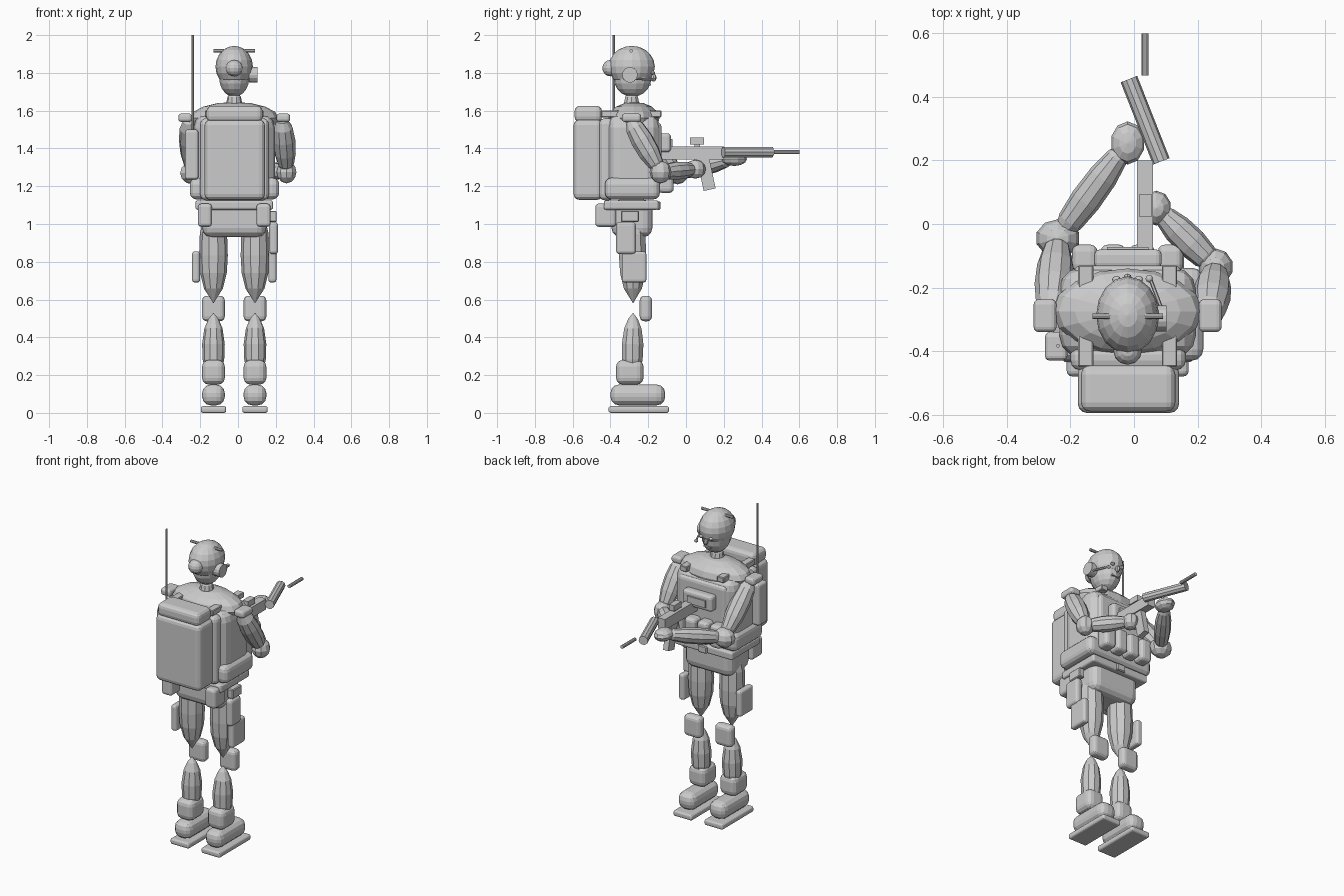
import bpy, bmesh, math
from mathutils import Vector, Matrix

CX = -0.02  # body centre line


def finish(name, bm):
    bmesh.ops.recalc_face_normals(bm, faces=bm.faces)
    me = bpy.data.meshes.new(name)
    bm.to_mesh(me)
    bm.free()
    ob = bpy.data.objects.new(name, me)
    bpy.context.collection.objects.link(ob)
    return ob


def box(name, x, y, z, bevel=0.0, rot=None, seg=3):
    """Rounded box from (min, max) ranges, optionally turned about its centre."""
    bm = bmesh.new()
    bmesh.ops.create_cube(bm, size=1)
    size = [r[1] - r[0] for r in (x, y, z)]
    bmesh.ops.scale(bm, vec=size, verts=bm.verts)
    if bevel:
        bmesh.ops.bevel(bm, geom=bm.edges[:], offset=min(bevel, min(size) * 0.45),
                        segments=seg, profile=0.5, affect='EDGES')
    mat = Matrix.Translation([(r[0] + r[1]) / 2 for r in (x, y, z)])
    if rot:
        mat = mat @ Matrix.Rotation(rot[0], 4, rot[1])
    bm.transform(mat)
    return finish(name, bm)


def ball(name, c, r, u=12, v=8):
    bm = bmesh.new()
    bmesh.ops.create_uvsphere(bm, u_segments=u, v_segments=v, radius=1)
    bm.transform(Matrix.Translation(c) @ Matrix.Diagonal((*r, 1)))
    return finish(name, bm)


def lathe(name, p0, p1, r, profile, sides=10):
    """Faceted tube from p0 to p1; profile is (position, radius factor)."""
    p0, p1 = Vector(p0), Vector(p1)
    q = (p1 - p0).to_track_quat('Z', 'Y')
    bm = bmesh.new()
    rings = []
    for t, k in profile:
        c = p0.lerp(p1, t)
        if k == 0:
            rings.append([bm.verts.new(c)])
        else:
            rings.append([bm.verts.new(c + q @ Vector((r * k * math.cos(a), r * k * math.sin(a), 0)))
                          for a in (2 * math.pi * i / sides for i in range(sides))])
    for a, b in zip(rings, rings[1:]):
        for i in range(sides):
            j = (i + 1) % sides
            if len(a) == 1:
                bm.faces.new((a[0], b[i], b[j]))
            elif len(b) == 1:
                bm.faces.new((a[i], a[j], b[0]))
            else:
                bm.faces.new((a[i], a[j], b[j], b[i]))
    for ring in (rings[0], rings[-1]):
        if len(ring) > 1:
            bm.faces.new(ring)
    return finish(name, bm)


ROD = [(0, 1), (1, 1)]
ARM = [(0, 0), (0.05, 0.5), (0.18, 0.85), (0.4, 1), (0.65, 0.95), (0.85, 0.72), (0.95, 0.4), (1, 0)]
THIGH = [(0, 0), (0.06, 0.75), (0.2, 0.95), (0.45, 1), (0.65, 0.93), (0.83, 0.66), (1, 0)]
SHIN = [(0, 0), (0.1, 0.45), (0.25, 0.8), (0.5, 1), (0.75, 0.95), (0.95, 0.7), (1, 0)]

# legs, knee pads and boots
for side, s in (("left", -1), ("right", 1)):
    x = CX + 0.11 * s
    lathe(side + "_thigh", (x, -0.285, 1.04), (x, -0.28, 0.58), 0.076, THIGH)
    lathe(side + "_shin", (x, -0.285, 0.2), (x, -0.28, 0.53), 0.06,
          [(1 - t, k) for t, k in reversed(SHIN)])
    box(side + "_knee_pad", (x - 0.06, x + 0.06), (-0.245, -0.18), (0.485, 0.62), 0.025)
    box(side + "_boot_shaft", (x - 0.06, x + 0.06), (-0.37, -0.225), (0.15, 0.28), 0.035)
    box(side + "_boot", (x - 0.06, x + 0.06), (-0.40, -0.11), (0.04, 0.15), 0.045)
    box(side + "_sole", (x - 0.067, x + 0.067), (-0.41, -0.09), (0, 0.036), 0.012)
    # pouches on the legs and belt
    px = CX + 0.202 * s
    box(side + "_thigh_pouch", (px - 0.021, px + 0.021), (-0.34, -0.21), (0.69, 0.855), 0.015)
    bx = CX + 0.155 * s
    box(side + "_rear_pouch", (bx - 0.037, bx + 0.037), (-0.48, -0.37), (0.985, 1.108), 0.018)
    # shoulder gear
    sx = CX + 0.26 * s
    box(side + "_shoulder_pad", (sx - 0.036, sx + 0.036), (-0.34, -0.237), (1.54, 1.585), 0.016)
    tx = CX + 0.132 * s
    box(side + "_strap", (tx - 0.024, tx + 0.024), (-0.45, -0.13), (1.565, 1.6), 0.004, seg=1)

# holster on the right hip
box("holster", (0.165, 0.212), (-0.37, -0.265), (0.84, 1.01), 0.018)
box("holster_hanger", (0.165, 0.205), (-0.345, -0.25), (1.01, 1.07), 0.005, seg=1)

# trunk
box("pelvis", (-0.19, 0.15), (-0.395, -0.178), (0.93, 1.13), 0.05)
box("belt", (-0.225, 0.185), (-0.435, -0.145), (1.075, 1.125), 0.012)
box("belt_buckle", (CX - 0.03, CX + 0.03), (-0.155, -0.135), (1.075, 1.12), 0.005, seg=1)
box("waist_band", (-0.255, 0.218), (-0.43, -0.138), (1.13, 1.245), 0.035)
box("torso", (-0.235, 0.195), (-0.42, -0.137), (1.15, 1.58), 0.07)
box("back_plate", (-0.2, 0.163), (-0.46, -0.38), (1.125, 1.56), 0.03)
box("front_plate", (-0.19, 0.15), (-0.20, -0.13), (1.2, 1.54), 0.025)
ball("shoulders", (CX, -0.275, 1.56), (0.235, 0.135, 0.086), 16, 8)
box("chest_pouch", (-0.125, 0.087), (-0.14, -0.08), (1.38, 1.48), 0.018)
box("chest_panel", (-0.085, 0.045), (-0.083, -0.072), (1.405, 1.45))
for i in range(4):
    x = CX + (i - 1.5) * 0.09
    box("magazine_pouch_%d" % i, (x - 0.04, x + 0.04), (-0.15, -0.065), (1.165, 1.31), 0.022)

# backpack and radio
box("backpack", (-0.177, 0.142), (-0.595, -0.44), (1.128, 1.553), 0.03)
box("backpack_lid", (-0.167, 0.13), (-0.59, -0.445), (1.54, 1.625), 0.028)
box("radio", (-0.28, -0.21), (-0.43, -0.34), (1.235, 1.5), 0.015)
lathe("antenna", (-0.239, -0.383, 1.48), (-0.239, -0.383, 2.0), 0.006, ROD, 8)

# head
lathe("neck", (CX, -0.288, 1.6), (CX, -0.288, 1.72), 0.042,
      [(0, 0.9), (0.35, 1), (0.6, 0.85), (0.75, 0.6), (1, 0.6)])
ball("face", (CX, -0.283, 1.775), (0.082, 0.1, 0.102), 14, 10)
ball("helmet", (CX, -0.287, 1.833), (0.099, 0.122, 0.11), 16, 10)
ball("helmet_rear_pad", (CX, -0.4, 1.825), (0.045, 0.043, 0.043), 12, 8)
for side, s in (("left", -1), ("right", 1)):
    x = CX + 0.083 * s
    lathe(side + "_helmet_rail", (x - 0.028, -0.29, 1.917), (x + 0.028, -0.29, 1.917), 0.009, ROD, 8)
    ball(side + "_eye", (CX + 0.035 * s, -0.175, 1.8), (0.014, 0.012, 0.01), 8, 6)
ball("nose", (CX, -0.172, 1.775), (0.014, 0.016, 0.02), 8, 6)
box("mouth", (CX - 0.025, CX + 0.025), (-0.2, -0.186), (1.733, 1.742))
lathe("ear_cup", (0.058, -0.297, 1.79), (0.102, -0.297, 1.79), 0.041, ROD, 14)
lathe("mic_boom", (0.09, -0.275, 1.768), (0.052, -0.175, 1.764), 0.006, ROD, 6)
ball("mic", (0.048, -0.172, 1.764), (0.012, 0.012, 0.01), 8, 6)

# arms: shoulder, elbow and hand points
arms = {"left": ((-0.262, -0.29, 1.56), (-0.24, -0.045, 1.27), (-0.02, 0.255, 1.345), (0.07, 0.06, 0.06)),
        "right": ((0.235, -0.30, 1.56), (0.257, -0.135, 1.275), (0.07, 0.05, 1.29), (0.055, 0.058, 0.06))}
for side, (sh, el, ha, er) in arms.items():
    lathe(side + "_upper_arm", sh, el, 0.06, ARM)
    lathe(side + "_forearm", el, ha, 0.049, ARM)
    ball(side + "_elbow_pad", el, er, 10, 6)
    ball(side + "_hand", ha, (0.054, 0.068, 0.038) if side == "left" else (0.048, 0.055, 0.05), 10, 6)

# rifle
box("rifle_receiver", (0.01, 0.06), (-0.13, 0.2), (1.342, 1.41))
box("rifle_sight", (0.017, 0.055), (0.022, 0.095), (1.42, 1.457))
box("rifle_sight_mount", (0.028, 0.044), (0.045, 0.075), (1.405, 1.425))
box("rifle_magazine", (0.017, 0.053), (0.075, 0.14), (1.18, 1.35), rot=(math.radians(12), 'X'))
lathe("rifle_handguard", (0.086, 0.197, 1.38), (-0.016, 0.456, 1.38), 0.028, ROD, 10)
lathe("rifle_barrel", (0.035, 0.467, 1.38), (0.035, 0.6, 1.38), 0.011, ROD, 10)
